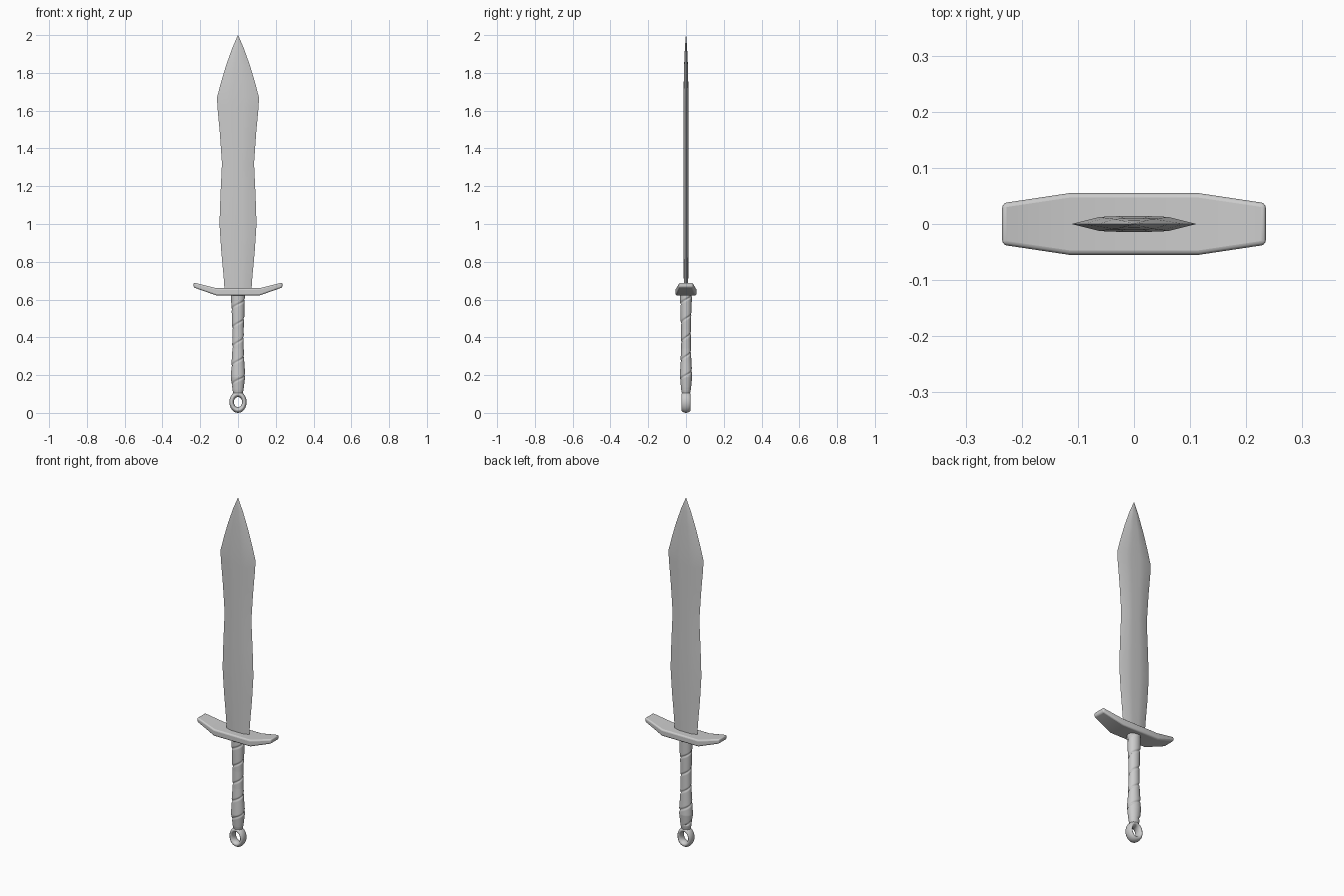
import bpy, bmesh, math

if "Cube" in bpy.data.objects:
    bpy.data.objects.remove(bpy.data.objects["Cube"])


def loft(name, rings, angle=40):
    """Skin a list of equal-length closed rings and cap both ends."""
    bm = bmesh.new()
    rows = [[bm.verts.new(p) for p in ring] for ring in rings]
    n = len(rows[0])
    for a, b in zip(rows, rows[1:]):
        for i in range(n):
            j = (i + 1) % n
            bm.faces.new((a[i], a[j], b[j], b[i]))
    bm.faces.new(rows[0][::-1])
    bm.faces.new(rows[-1])
    bmesh.ops.remove_doubles(bm, verts=bm.verts[:], dist=1e-6)
    bmesh.ops.recalc_face_normals(bm, faces=bm.faces[:])
    me = bpy.data.meshes.new(name)
    bm.to_mesh(me)
    bm.free()
    ob = bpy.data.objects.new(name, me)
    bpy.context.collection.objects.link(ob)
    smooth(ob, angle)
    return ob


def smooth(ob, angle):
    bpy.ops.object.select_all(action='DESELECT')
    ob.select_set(True)
    bpy.context.view_layer.objects.active = ob
    bpy.ops.object.shade_smooth_by_angle(angle=math.radians(angle))


def interp(table, z):
    for (z0, v0), (z1, v1) in zip(table, table[1:]):
        if z <= z1:
            t = max(0, (z - z0) / (z1 - z0))
            return v0 + (v1 - v0) * t
    return table[-1][1]


# Leaf-shaped blade: height, half width, half thickness
blade = [(0.63, 0.07, 0.011), (0.72, 0.076, 0.012), (0.86, 0.089, 0.013),
         (1.0, 0.098, 0.014), (1.15, 0.093, 0.014), (1.32, 0.085, 0.014),
         (1.48, 0.096, 0.014), (1.62, 0.109, 0.014), (1.67, 0.111, 0.014),
         (1.75, 0.09, 0.012), (1.84, 0.063, 0.010), (1.93, 0.031, 0.006),
         (1.997, 0.002, 0.001), (2.0, 0.0005, 0.0004)]
section = [(1, 0), (0.55, 0.9), (0.25, 1), (-0.25, 1), (-0.55, 0.9),
           (-1, 0), (-0.55, -0.9), (-0.25, -1), (0.25, -1), (0.55, -0.9)]
loft("blade", [[(w * x, t * y, z) for x, y in section] for z, w, t in blade])

# Crossguard with upswept, narrowed ends: x, half depth, bottom, top
guard_stations = [(-0.235, 0.037, 0.664, 0.69), (-0.115, 0.055, 0.622, 0.66),
                  (0.115, 0.055, 0.622, 0.66), (0.235, 0.037, 0.664, 0.69)]
guard = loft("crossguard", [[(x, -d, b), (x, d, b), (x, d, t), (x, -d, t)]
                            for x, d, b, t in guard_stations], 35)
bevel = guard.modifiers.new("soft_edges", 'BEVEL')
bevel.width = 0.008
bevel.segments = 3
bevel.limit_method = 'ANGLE'
bevel.angle_limit = math.radians(40)

# Grip with a spiral leather wrap
grip_radius = [(0.10, 0.024), (0.12, 0.029), (0.19, 0.038), (0.26, 0.034),
               (0.34, 0.030), (0.44, 0.030), (0.54, 0.034), (0.63, 0.037)]
SIDES, STEPS, PITCH = 40, 160, 0.1
rings = []
for k in range(STEPS + 1):
    z = 0.10 + 0.53 * k / STEPS
    ring = []
    for i in range(SIDES):
        a = math.tau * i / SIDES
        phase = (z / PITCH - a / math.tau) % 1
        gap = min(phase, 1 - phase)
        r = interp(grip_radius, z)
        if z > 0.13:
            r -= 0.005 * max(0, 1 - gap / 0.09)
            r += 0.0015 * (0.5 - phase)
        ring.append((r * math.cos(a), 0.86 * r * math.sin(a), z))
    rings.append(ring)
loft("wrapped_grip", rings, 60)

# Pommel ring
bpy.ops.mesh.primitive_torus_add(major_radius=0.0335, minor_radius=0.012,
                                 major_segments=40, minor_segments=16,
                                 location=(0, 0, 0.057),
                                 rotation=(math.pi / 2, 0, 0))
pommel = bpy.context.object
pommel.name = "pommel_ring"
pommel.scale = (1, 1.25, 2)
smooth(pommel, 60)
